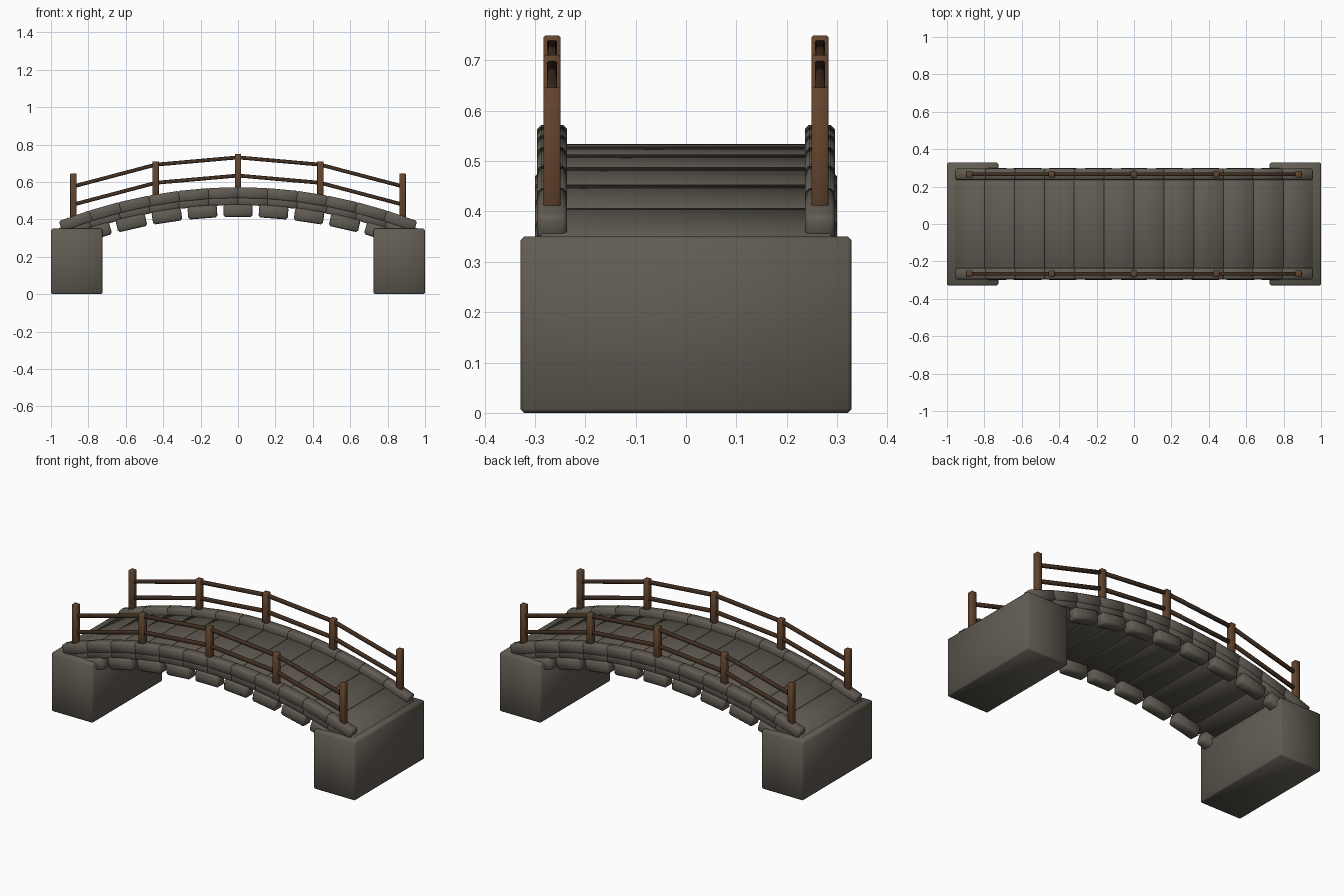
import bpy
import math
from mathutils import Vector

cube = bpy.data.objects.get("Cube")
if cube:
    bpy.data.objects.remove(cube, do_unlink=True)


def material(name, color):
    mat = bpy.data.materials.new(name)
    mat.use_nodes = True
    mat.diffuse_color = (*color, 1)
    mat.node_tree.nodes["Principled BSDF"].inputs["Base Color"].default_value = (*color, 1)
    return mat


stone = material("grey stone", (0.12, 0.107, 0.086))
wood = material("brown wood", (0.122, 0.057, 0.026))
dark_wood = material("dark wood", (0.055, 0.028, 0.015))


def block(name, center, size, mat, bevel, tilt=0.0):
    """Softly shaded box with chamfered edges, tilted about the y axis."""
    bpy.ops.mesh.primitive_cube_add(size=1, location=center)
    ob = bpy.context.object
    ob.name = name
    ob.scale = size
    bpy.ops.object.transform_apply(location=False, rotation=False, scale=True)
    ob.rotation_euler.y = tilt
    ob.data.materials.append(mat)
    mod = ob.modifiers.new("Chamfered edges", 'BEVEL')
    mod.width = bevel
    mod.segments = 1
    bpy.ops.object.modifier_apply(modifier=mod.name)
    bpy.ops.object.shade_smooth_by_angle(angle=math.radians(60))
    return ob


def arch(x, crown):
    """Height of the arch curve at x for a given crown height."""
    return crown - 0.2 * x * x


def span(name, x0, x1, crown, y, width, height, mat, bevel, overlap=0.0):
    """Block laid along the chord of the arch between x0 and x1."""
    a = Vector((x0, y, arch(x0, crown)))
    b = Vector((x1, y, arch(x1, crown)))
    d = b - a
    return block(name, (a + b) / 2, (d.length + overlap, width, height), mat, bevel,
                 -math.atan2(d.z, d.x))


# Abutments at both ends
for side, label in ((-1, "right"), (1, "left")):
    block(f"abutment_{label}", (side * 0.8625, 0, 0.175), (0.275, 0.658, 0.35),
          stone, 0.008)

# Deck slabs
slabs = 12
step = 1.9 / slabs
for i in range(slabs):
    x = -0.95 + i * step
    span(f"deck_slab_{i + 1}", x, x + step, 0.505, 0, 0.58, 0.058, stone, 0.006,
         0.004)

for y, label in ((-0.266, "front"), (0.266, "back")):
    # Kerb stones along the deck edge
    for i in range(slabs):
        x = -0.945 + i * 1.89 / slabs
        span(f"{label}_kerb_{i + 1}", x, x + 1.89 / slabs, 0.542, y, 0.059, 0.06,
             stone, 0.008, 0.008)

    # Arch stones hanging below the deck
    for i in range(-4, 5):
        x = i * 0.19
        span(f"{label}_arch_stone_{i + 5}", x - 0.078, x + 0.078, 0.447, y, 0.068,
             0.068, stone, 0.01)

    # Posts, the end ones being taller
    posts = [i * 0.44 for i in range(-2, 3)]
    for i, x in enumerate(posts):
        top = 0.646 if i in (0, 4) else arch(x, 0.749)
        bottom = arch(x, 0.53)
        block(f"{label}_post_{i + 1}", (x, y, (top + bottom) / 2),
              (0.034, 0.034, top - bottom), wood, 0.003)

    # Two rails between the posts
    for level, crown in (("upper", 0.731), ("lower", 0.634)):
        for i in range(4):
            span(f"{label}_{level}_rail_{i + 1}", posts[i], posts[i + 1], crown, y,
                 0.02, 0.02, dark_wood, 0.003)
